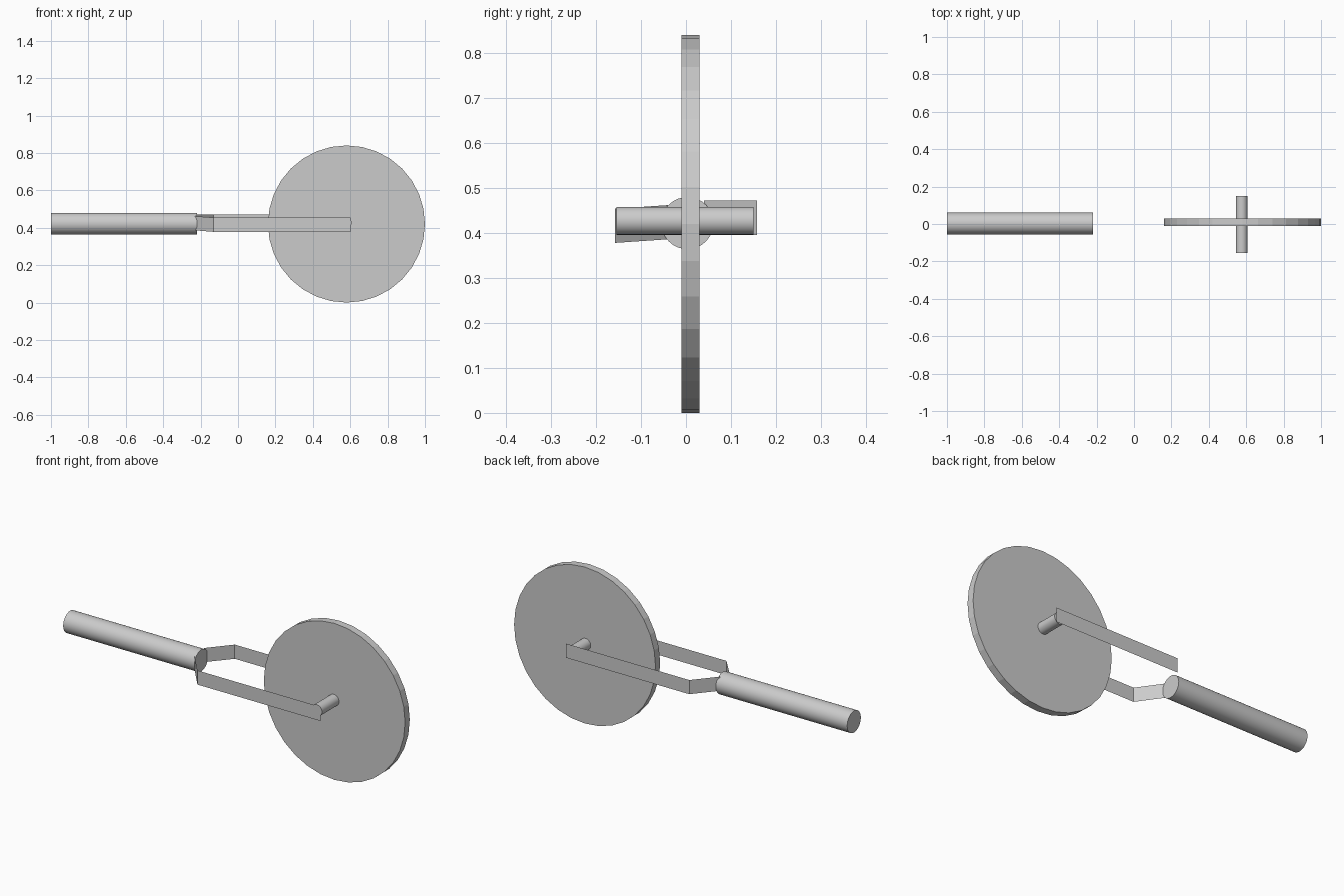
import bpy
from math import pi

if "Cube" in bpy.data.objects:
    bpy.data.objects.remove(bpy.data.objects["Cube"])


def cylinder(name, radius, depth, center, rotation, smooth=False):
    bpy.ops.mesh.primitive_cylinder_add(
        vertices=32, radius=radius, depth=depth, location=center, rotation=rotation)
    obj = bpy.context.object
    obj.name = name
    if smooth:
        bpy.ops.object.shade_smooth_by_angle()
    return obj


def ribbon(name, path, height):
    """Thin upright strip following points (x, y, bottom z)."""
    verts = [(x, y, z + dz) for x, y, z in path for dz in (0, height)]
    faces = [(2 * i, 2 * i + 2, 2 * i + 3, 2 * i + 1) for i in range(len(path) - 1)]
    mesh = bpy.data.meshes.new(name)
    mesh.from_pydata(verts, [], faces)
    obj = bpy.data.objects.new(name, mesh)
    bpy.context.collection.objects.link(obj)
    return obj


# Round handle
cylinder("handle", 0.058, 0.78, (-0.61, 0.003, 0.422), (0, pi / 2, 0), True)

# Faceted cutting wheel and its axle
cylinder("wheel", 0.42, 0.04, (0.58, 0.01, 0.42), (pi / 2, 0, 0))
cylinder("axle", 0.031, 0.305, (0.576, -0.002, 0.427), (pi / 2, 0, 0), True)

# Sheet fork arms, bent inward to meet the handle
ribbon("front_fork_arm",
       [(0.602, -0.158, 0.378), (-0.13, -0.158, 0.378), (-0.23, -0.04, 0.386)], 0.076)
ribbon("back_fork_arm",
       [(0.602, 0.158, 0.396), (-0.13, 0.158, 0.396), (-0.23, 0.04, 0.396)], 0.076)
